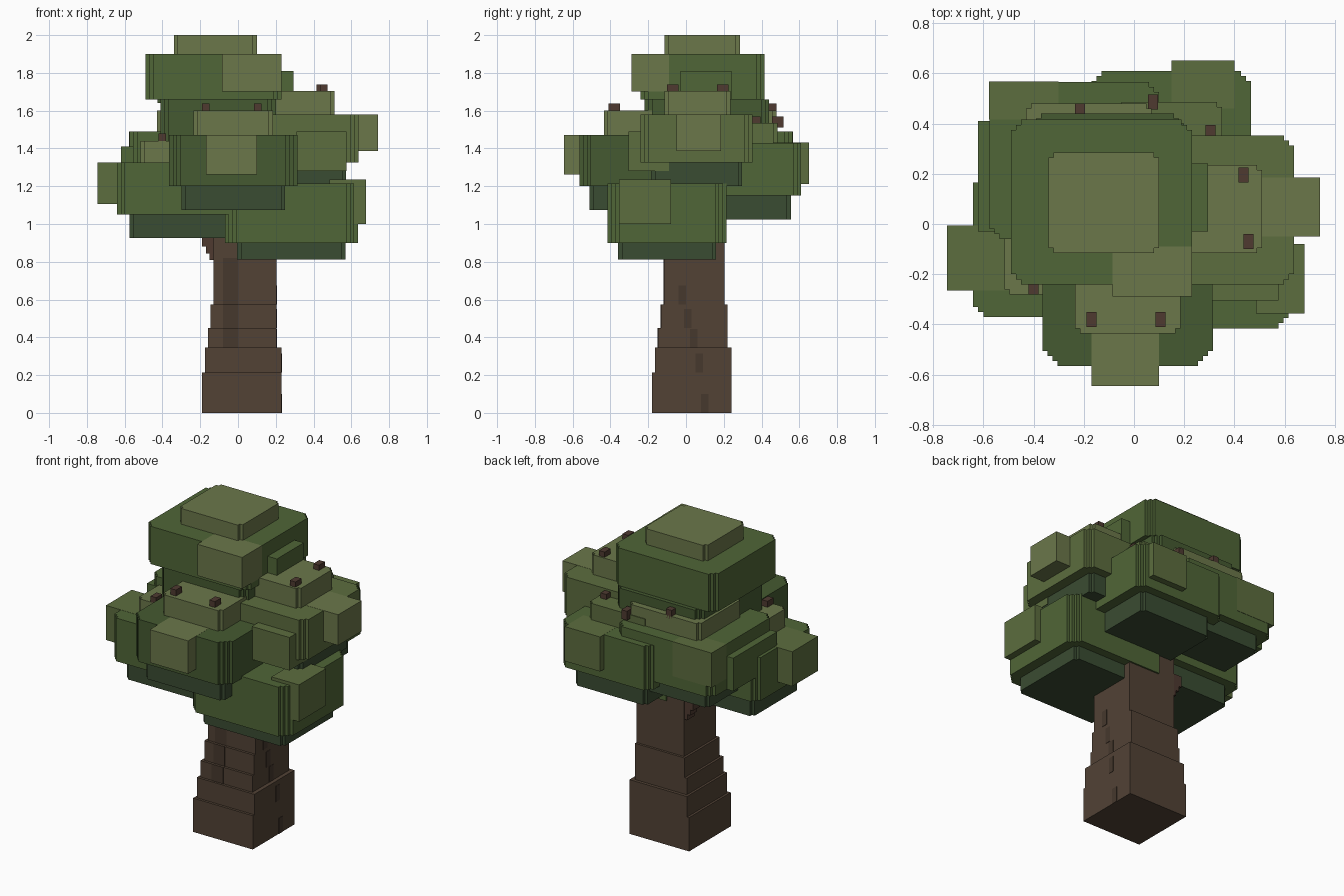
import bpy, bmesh

if "Cube" in bpy.data.objects:
    bpy.data.objects.remove(bpy.data.objects["Cube"])


def mat(name, code):
    m = bpy.data.materials.new(name)
    rgb = [int(code[i:i + 2], 16) / 255 for i in (0, 2, 4)]
    m.diffuse_color = (*[((c + 0.055) / 1.055) ** 2.4 for c in rgb], 1)
    m.use_nodes = True
    m.node_tree.nodes["Principled BSDF"].inputs["Base Color"].default_value = m.diffuse_color
    return m


MATS = {k: mat(k, c) for k, c in dict(
    light="6b774a", olive="5c6d3e", mid="506637", green="455a31", dark="3a4c32",
    bark="524235", bark_dark="46382d", twig="4e3a30").items()}


def block(name, x, y, z, color, n=0, s=0.02):
    """Upright block whose four corners are cut in n little stair steps."""
    cx, cy = sum(x) / 2, sum(y) / 2
    hx, hy = (x[1] - x[0]) / 2, (y[1] - y[0]) / 2
    stair = [(hx, hy - n * s)]
    for i in range(1, n + 1):
        stair += [(hx - i * s, hy - (n - i + 1) * s), (hx - i * s, hy - (n - i) * s)]
    pts = []
    for sx, sy in ((1, 1), (-1, 1), (-1, -1), (1, -1)):
        pts += [(cx + sx * a, cy + sy * b) for a, b in stair[::sx * sy]]
    bm = bmesh.new()
    f = bm.faces.new([bm.verts.new((a, b, z[0])) for a, b in pts])
    up = bmesh.ops.extrude_face_region(bm, geom=[f])["geom"]
    bmesh.ops.translate(bm, vec=(0, 0, z[1] - z[0]),
                        verts=[v for v in up if isinstance(v, bmesh.types.BMVert)])
    bmesh.ops.recalc_face_normals(bm, faces=bm.faces)
    me = bpy.data.meshes.new(name)
    bm.to_mesh(me)
    bm.free()
    me.materials.append(MATS[color])
    ob = bpy.data.objects.new(name, me)
    bpy.context.collection.objects.link(ob)


class Clump:
    """Mass of leaves with a smaller dark base, a cap on top and side tufts."""

    def __init__(self, name, x, y, z, color, steps=2, base=0.125, base_color="dark"):
        self.name, self.x, self.y, self.z = name, x, y, z
        block(name, x, y, z, color, steps)
        block(name + "_base", (x[0] + .065, x[1] - .065), (y[0] + .055, y[1] - .055),
              (z[0] - base, z[0]), base_color, 1)

    def cap(self, cx, cy, h, w=.42, d=.40, color="light"):
        block(self.name + "_cap", (cx - w / 2, cx + w / 2), (cy - d / 2, cy + d / 2),
              (self.z[1], self.z[1] + h), color, 1)

    def tuft(self, side, mid, width, out, height, color="olive", drop=-.001):
        span = (mid - width / 2, mid + width / 2)
        lo, hi = self.x if side in ("left", "right") else self.y
        reach = (lo - out, lo + .15) if side in ("left", "front") else (hi - .15, hi + out)
        x, y = (reach, span) if side in ("left", "right") else (span, reach)
        top = self.z[1] - drop
        block(f"{self.name}_{side}_tuft", x, y, (top - height, top), color)


# Trunk, stepping inwards as it rises, with bark streaks front and right
levels = [0, .215, .345, .45, .575, 1.2]
for i, (z0, z1) in enumerate(zip(levels, levels[1:])):
    x0, y0 = -.19 + .015 * i, -.18 + .016 * i
    x1, y1 = (.23, .24) if i < 2 else (.205, .22 if i < 4 else .205)
    block("trunk_section", (x0, x1), (y0, y1), (z0, z1), "bark")
    if i > 1:
        block("bark_streak", (-.08, 0), (y0 - .002, y0), (z0, min(z1, .82)), "bark_dark")
    block("bark_streak", (x1, x1 + .002), (.08 - .03 * i, .12 - .03 * i), (z0, z0 + .1), "bark_dark")

# Stub branch under the canopy, back left
for i in range(3):
    block("branch_step", (-.15 - .02 * i, -.1), (.13, .2), (.81 + .035 * i, .95), "twig")

# Crown
c = Clump("crown", (-.49, .23), (-.24, .415), (1.66, 1.9), "mid", base=.02, base_color="green")
c.cap(-.12, .085, .1, w=.44)
c.tuft("front", .073, .316, .048, .2, "light")
c.tuft("right", .105, .27, .065, .15, "mid", drop=.09)
block("crown_stem", (-.41, .2), (-.22, .44), (1.4, 1.66), "green", 2)

# Front clump
c = Clump("front_clump", (-.365, .315), (-.565, .1), (1.2, 1.47), "green", steps=3)
c.cap(-.025, -.22, .13, d=.43)
c.tuft("front", -.035, .27, .08, .21, "light")

# Right clump
c = Clump("right_clump", (.05, .637), (-.24, .352), (1.325, 1.58), "olive")
c.cap(.3, .06, .125, d=.35)
c.tuft("right", .068, .235, .103, .195, "light")
c.tuft("front", .443, .265, .065, .21, drop=.09)

# Low clump at the front right
c = Clump("low_clump", (-.07, .635), (-.415, .215), (.9, 1.215), "mid", steps=3, base=.087)
c.tuft("right", -.218, .275, .043, .235, drop=-.02)

# Left clump
c = Clump("left_clump", (-.64, .1), (-.37, .205), (1.05, 1.325), "mid")
c.cap(-.305, -.08, .115)
c.tuft("left", -.135, .26, .105, .22)

# Back left clump
c = Clump("back_left_clump", (-.575, .1), (-.06, .565), (1.2, 1.49), "mid", base=.1)
c.cap(-.18, .265, .11, w=.5, d=.43)
c.tuft("left", .19, .44, .045, .21, "mid", drop=.08)
c.tuft("back", -.439, .276, .002, .22)

# Back clump
c = Clump("back_clump", (-.17, .465), (0, .61), (1.15, 1.43), "mid")
c.cap(.14, .285, .105, color="olive")
c.tuft("back", .275, .25, .04, .22)

# Twig stubs poking out of the leaves
for x, y, z in [(-.17, -.38, 1.6), (.105, -.38, 1.6), (.435, .195, 1.7), (.455, -.07, 1.7),
                (-.215, .45, 1.6), (.075, .485, 1.53), (.305, .365, 1.53), (-.4, -.25, 1.44)]:
    block("twig", (x - .02, x + .02), (y - .03, y + .03), (z - .02, z + .038), "twig")
